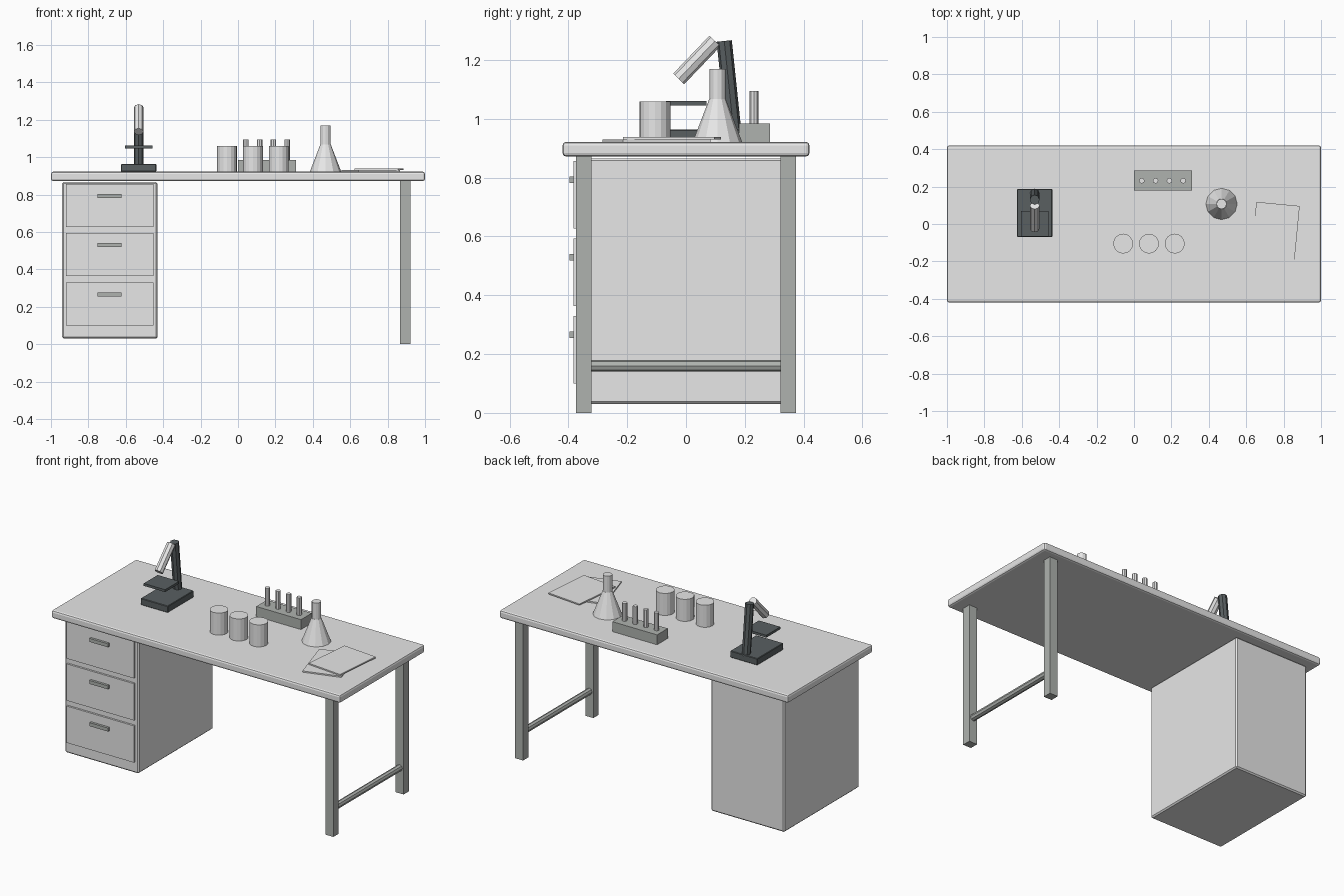
import bpy, math
from mathutils import Vector

if "Cube" in bpy.data.objects:
    bpy.data.objects.remove(bpy.data.objects["Cube"])


def material(name, rgb):
    m = bpy.data.materials.new(name)
    m.diffuse_color = (*rgb, 1)
    m.use_nodes = True
    m.node_tree.nodes["Principled BSDF"].inputs["Base Color"].default_value = m.diffuse_color
    return m


LIGHT = material("light grey", (0.8, 0.8, 0.8))
MID = material("mid grey", (0.43, 0.45, 0.43))
DARK = material("dark grey", (0.10, 0.115, 0.12))


def finish(name, mat, bevel=0.0, segments=1):
    o = bpy.context.object
    o.name = name
    o.data.materials.append(mat)
    if bevel:
        b = o.modifiers.new("edge_bevel", 'BEVEL')
        b.width, b.segments = bevel, segments
    return o


def box(name, mat, lo, hi, bevel=0.0, segments=1):
    """Axis-aligned box from its low corner to its high corner."""
    lo, hi = Vector(lo), Vector(hi)
    bpy.ops.mesh.primitive_cube_add(size=1, location=(lo + hi) / 2)
    bpy.context.object.scale = hi - lo
    bpy.ops.object.transform_apply(location=False, rotation=False, scale=True)
    return finish(name, mat, bevel, segments)


def rod(name, mat, a, b, r1, r2=None, sides=12):
    """Cylinder or cone frustum between two points."""
    a, b = Vector(a), Vector(b)
    bpy.ops.mesh.primitive_cone_add(
        vertices=sides, radius1=r1, radius2=r1 if r2 is None else r2,
        depth=(b - a).length, location=(a + b) / 2,
        rotation=(b - a).to_track_quat('Z', 'Y').to_euler())
    return finish(name, mat)


TOP = 0.922  # height of the work surface

# Worktop
box("worktop", LIGHT, (-1, -0.42, 0.872), (1, 0.42, TOP), 0.012, 2)

# Drawer cabinet with three drawers and handles
box("cabinet", LIGHT, (-0.94, -0.37, 0.03), (-0.43, 0.37, 0.866), 0.008)
for i, z in enumerate((0.742, 0.479, 0.215)):
    box(f"drawer_front_{i + 1}", LIGHT,
        (-0.92, -0.382, z - 0.115), (-0.453, -0.36, z + 0.115))
    box(f"drawer_handle_{i + 1}", MID,
        (-0.75, -0.397, z + 0.04), (-0.622, -0.38, z + 0.062))

# Two legs on the right with a round stretcher between them
for name, s in (("front_leg", -1), ("back_leg", 1)):
    box(name, MID, (0.866, s * 0.3475 - 0.0265, 0), (0.922, s * 0.3475 + 0.0265, 0.872))
rod("leg_stretcher", MID, (0.894, -0.33, 0.16), (0.894, 0.33, 0.16), 0.02, sides=8)

# Microscope
mx = -0.531
box("microscope_base", DARK, (mx - 0.094, -0.07, TOP), (mx + 0.094, 0.187, 0.964), 0.003)
box("microscope_stage", DARK, (mx - 0.074, -0.068, 1.046), (mx + 0.074, 0.07, 1.061))
rod("microscope_arm", DARK, (mx, 0.163, 0.95), (mx, 0.13, 1.265), 0.026, sides=8)
rod("microscope_tube", LIGHT, (mx, -0.025, 1.136), (mx, 0.0985, 1.265), 0.026, sides=8)

# Row of beakers
for i in range(3):
    x = -0.058 + i * 0.138
    rod(f"beaker_{i + 1}", LIGHT, (x, -0.105, TOP), (x, -0.105, 1.06), 0.053, sides=16)

# Rack with four test tubes
box("tube_rack", MID, (0, 0.18, TOP), (0.31, 0.286, 0.984))
for i in range(4):
    x = 0.042 + i * 0.0735
    rod(f"test_tube_{i + 1}", LIGHT, (x, 0.231, 0.95), (x, 0.231, 1.095), 0.015, sides=8)

# Conical flask
rod("flask_body", LIGHT, (0.468, 0.107, TOP), (0.468, 0.107, 1.068), 0.084, 0.028)
rod("flask_neck", LIGHT, (0.468, 0.107, 1.06), (0.468, 0.107, 1.17), 0.027)

# Two overlapping sheets of paper
for name, x, y, z, turn in (("lower_paper", 0.71, -0.1, TOP, 17),
                            ("upper_paper", 0.755, -0.048, TOP + 0.008, -5.5)):
    p = box(name, LIGHT, (x - 0.1165, y - 0.156, z), (x + 0.1165, y + 0.156, z + 0.008))
    p.rotation_euler.z = math.radians(turn)
